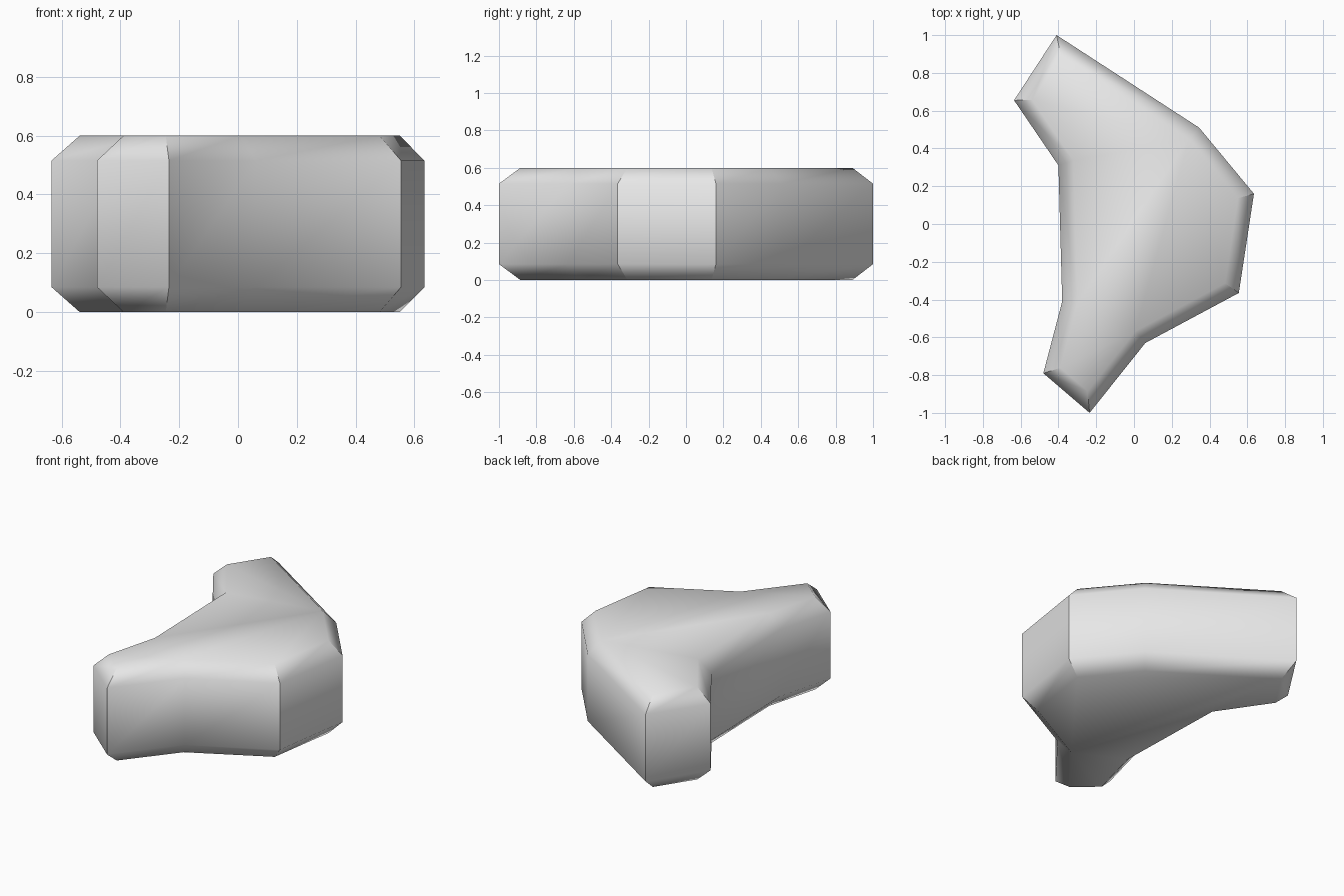
import bpy, bmesh, math
from mathutils import Vector

if "Cube" in bpy.data.objects:
    bpy.data.objects.remove(bpy.data.objects["Cube"])

# Plan outline, counter-clockwise
PLAN = [Vector(p) for p in (
    (-0.41, 1.0), (-0.635, 0.655), (-0.40, 0.31), (-0.38, -0.41), (-0.48, -0.79),
    (-0.235, -1.0), (0.06, -0.63), (0.555, -0.365), (0.635, 0.16), (0.345, 0.51))]
HEIGHT, BEVEL_Z, INSET = 0.6, 0.085, 0.08
N = len(PLAN)


def corner(i):
    """Unit directions of the edges entering and leaving a corner."""
    return ((PLAN[i] - PLAN[i - 1]).normalized(),
            (PLAN[(i + 1) % N] - PLAN[i]).normalized())


def inset(i, d):
    """Corner moved inwards so that both edges shift by d."""
    a, b = corner(i)
    na, nb = Vector((-a.y, a.x)), Vector((-b.y, b.x))
    return PLAN[i] + (na + nb) * d / (1 + na.dot(nb))


# Rings from bottom to top: inset, full, full, inset
bm = bmesh.new()
rings = []
for z, d in ((0, INSET), (BEVEL_Z, 0), (HEIGHT - BEVEL_Z, 0), (HEIGHT, INSET)):
    rings.append([bm.verts.new((*inset(i, d), z)) for i in range(N)])
for low, high in zip(rings, rings[1:]):
    for i in range(N):
        j = (i + 1) % N
        bm.faces.new((low[i], low[j], high[j], high[i]))
bm.faces.new(rings[-1])
bm.faces.new(rings[0][::-1])
for f in bm.faces:
    f.smooth = True

# Strong plan corners stay crisp, everything else is smooth
for i in range(N):
    a, b = corner(i)
    if a.angle(b) > math.radians(40):
        for low, high in zip(rings, rings[1:]):
            bm.edges.get((low[i], high[i])).smooth = False

bmesh.ops.recalc_face_normals(bm, faces=bm.faces[:])
mesh = bpy.data.meshes.new("stone_slab")
bm.to_mesh(mesh)
bm.free()

grey = bpy.data.materials.new("light grey")
grey.diffuse_color = (0.8, 0.8, 0.8, 1)
grey.use_nodes = True
grey.node_tree.nodes["Principled BSDF"].inputs["Base Color"].default_value = grey.diffuse_color
mesh.materials.append(grey)
bpy.context.collection.objects.link(bpy.data.objects.new("stone_slab", mesh))
